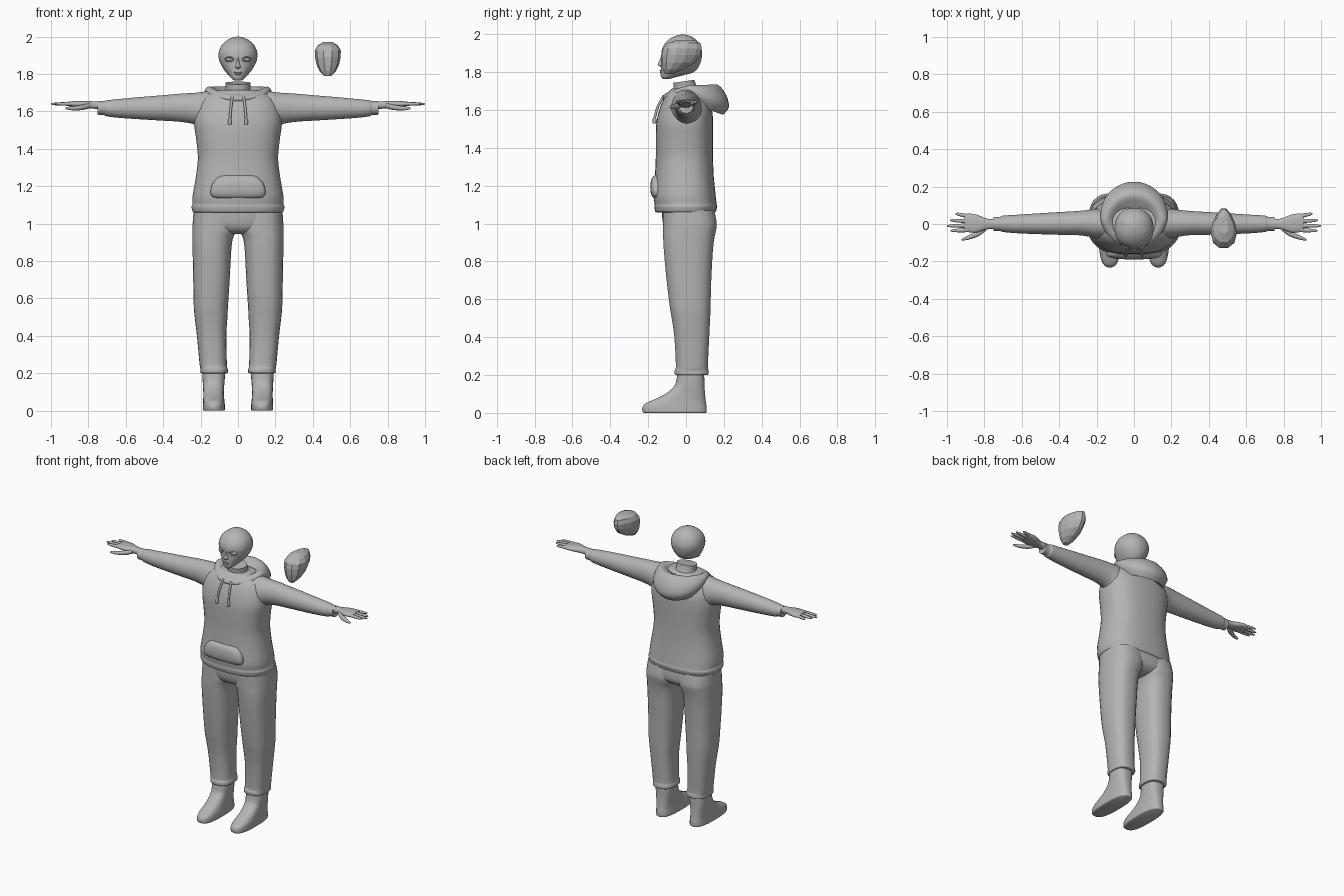
import bpy, bmesh, math
from mathutils import Vector

grey = bpy.data.materials.new("plain grey")
grey.diffuse_color = (0.46, 0.46, 0.46, 1)


def finish(name, bm, mirror=False, smooth=True):
    bmesh.ops.recalc_face_normals(bm, faces=bm.faces)
    me = bpy.data.meshes.new(name)
    bm.to_mesh(me)
    bm.free()
    me.materials.append(grey)
    ob = bpy.data.objects.new(name, me)
    bpy.context.collection.objects.link(ob)
    for o in bpy.context.selected_objects:
        o.select_set(False)
    ob.select_set(True)
    bpy.context.view_layer.objects.active = ob
    if smooth:
        bpy.ops.object.shade_smooth_by_angle(angle=math.radians(50))
    if mirror:
        m = ob.modifiers.new("Mirror", "MIRROR")
        m.use_mirror_merge = False
    return ob


def spline(rows, steps):
    """Smoothly interpolated rows of numbers."""
    out = []
    for i in range(len(rows) - 1):
        a, b, c, d = (rows[max(0, min(len(rows) - 1, i + k))] for k in (-1, 0, 1, 2))
        for s in range(steps):
            t = s / steps
            out.append([0.5 * (2 * q + (r - p) * t + (2 * p - 5 * q + 4 * r - u) * t * t
                               + (3 * q - p - 3 * r + u) * t ** 3)
                        for p, q, r, u in zip(a, b, c, d)])
    out.append(list(rows[-1]))
    return out


def loft(name, rings, axis="z", n=28, steps=4, p=2.0, taper=0.0, mirror=False, smooth=True):
    """Rings are (height, a0, a1, b0, b1); a,b = x,y for axis z and y,z for axis x."""
    bm = bmesh.new()
    loops = []
    for h, a0, a1, b0, b1 in spline(rings, steps):
        loop = []
        for i in range(n):
            ang = 2 * math.pi * (i + 0.5) / n
            c, s = math.cos(ang), math.sin(ang)
            c = math.copysign(abs(c) ** (2 / p), c)
            s = math.copysign(abs(s) ** (2 / p), s)
            a = (a0 + a1) / 2 + (a1 - a0) / 2 * c * (1 - taper * s)
            b = (b0 + b1) / 2 + (b1 - b0) / 2 * s
            loop.append(bm.verts.new((a, b, h) if axis == "z" else (h, a, b)))
        loops.append(loop)
    for l0, l1 in zip(loops, loops[1:]):
        for i in range(n):
            j = (i + 1) % n
            bm.faces.new((l0[i], l0[j], l1[j], l1[i]))
    bm.faces.new(loops[0])
    bm.faces.new(loops[-1])
    return finish(name, bm, mirror, smooth)


def sym(rows):
    """(z, half width, y0, y1) to full rings."""
    return [(z, -w, w, y0, y1) for z, w, y0, y1 in rows]


def ball(name, loc, size, mirror=False):
    bm = bmesh.new()
    bmesh.ops.create_uvsphere(bm, u_segments=16, v_segments=10, radius=1)
    for v in bm.verts:
        v.co = Vector(loc) + Vector(a * b for a, b in zip(v.co, size))
    return finish(name, bm, mirror)


# hoodie body with hem
loft("hoodie_body", sym([
    (1.06, .235, -.155, .15), (1.065, .243, -.163, .158), (1.09, .249, -.168, .165),
    (1.105, .244, -.167, .162), (1.15, .243, -.172, .157), (1.25, .226, -.165, .147),
    (1.35, .215, -.160, .143), (1.45, .224, -.160, .143), (1.53, .235, -.157, .143),
    (1.60, .228, -.142, .138), (1.66, .20, -.118, .115), (1.70, .15, -.09, .09),
    (1.715, .10, -.07, .07)]), n=40, p=2.5)

# front pocket
loft("pocket", sym([
    (1.135, .115, -.165, -.12), (1.145, .138, -.179, -.12), (1.17, .148, -.188, -.12),
    (1.21, .138, -.188, -.12), (1.24, .115, -.180, -.12), (1.26, .09, -.160, -.12)]), p=3.2)

# sleeves
loft("sleeve", [
    (.12, -.085, .085, 1.47, 1.715), (.19, -.08, .083, 1.49, 1.705), (.23, -.07, .077, 1.528, 1.70),
    (.30, -.06, .07, 1.543, 1.696), (.40, -.058, .064, 1.55, 1.687), (.50, -.055, .058, 1.556, 1.679),
    (.62, -.05, .05, 1.564, 1.668), (.70, -.043, .045, 1.573, 1.66), (.715, -.037, .039, 1.58, 1.656),
    (.75, -.037, .038, 1.582, 1.655)], axis="x", mirror=True)

# hands
loft("palm", [
    (.72, -.027, .027, 1.61, 1.652), (.77, -.027, .027, 1.614, 1.654), (.80, -.033, .034, 1.617, 1.656),
    (.84, -.046, .05, 1.62, 1.657), (.88, -.045, .056, 1.624, 1.655), (.905, -.038, .052, 1.628, 1.652)],
    axis="x", n=20, p=2.5, mirror=True)
fingers = [("index", -.032, -.036, .98), ("middle", -.009, -.010, 1.0),
           ("ring", .015, .020, .985), ("little", .040, .055, .955)]
for label, ya, yb, tip in fingers:
    rows = []
    for t, r in ((0, .012), (.5, .011), (.85, .008), (1, .003)):
        x, y = .875 + (tip - .875) * t, ya + (yb - ya) * t
        rows.append((x, y - r, y + r, 1.64 - r * .85, 1.64 + r * .85))
    loft(label + "_finger", rows, axis="x", n=10, mirror=True)
loft("thumb", [(.79, -.035, -.005, 1.617, 1.645), (.83, -.065, -.03, 1.607, 1.636),
               (.88, -.083, -.057, 1.605, 1.628), (.915, -.088, -.075, 1.61, 1.623),
               (.922, -.086, -.08, 1.614, 1.619)], axis="x", n=12, mirror=True)

# trousers
loft("trouser_hips", sym([
    (.945, .05, -.06, .08), (.96, .16, -.10, .125), (1.0, .232, -.122, .155),
    (1.08, .232, -.13, .15)]), n=36, p=2.5)
loft("trouser_leg", [
    (.20, .062, .196, -.052, .113), (.205, .054, .202, -.06, .12), (.225, .055, .202, -.06, .119),
    (.25, .059, .206, -.054, .116), (.40, .062, .22, -.062, .123), (.50, .056, .232, -.076, .128),
    (.56, .053, .237, -.086, .130), (.70, .044, .240, -.103, .134), (.85, .036, .243, -.117, .142),
    (.92, .027, .244, -.121, .150), (.96, .008, .244, -.122, .158), (1.0, .0, .243, -.122, .163),
    (1.07, .0, .238, -.122, .15)], p=2.5, mirror=True)

# feet
loft("foot", [
    (0, .076, .182, -.222, .107), (.006, .07, .188, -.23, .11), (.03, .07, .188, -.231, .11),
    (.05, .072, .187, -.215, .107), (.07, .074, .186, -.17, .104), (.10, .075, .186, -.11, .101),
    (.14, .073, .188, -.064, .098), (.18, .07, .19, -.05, .097), (.23, .07, .19, -.045, .095)],
    p=2.7, mirror=True)

# neck, top slanting up towards the back
neck = loft("neck", sym([(1.64, .085, -.075, .085), (1.69, .074, -.068, .068),
                         (1.72, .066, -.066, .055), (1.752, .068, -.068, .045)]))
for v in neck.data.vertices:
    if v.co.z > 1.66:
        v.co.z += .14 * (v.co.y + .01)

# hood lying on the back: one cross-section swept round the neck, front - side - back
sections = [
    [(.085, 1.655), (.088, 1.683), (.108, 1.694), (.135, 1.683), (.146, 1.663), (.12, 1.64)],
    [(.095, 1.67), (.11, 1.705), (.145, 1.731), (.17, 1.726), (.177, 1.70), (.15, 1.645)],
    [(.06, 1.68), (.09, 1.715), (.145, 1.735), (.192, 1.68), (.206, 1.615), (.175, 1.575)]]
bm = bmesh.new()
N, loops = 40, []
for i in range(N):
    ang = 2 * math.pi * i / N
    t = 1 - math.cos(ang)                      # 0 front, 1 side, 2 back
    k, f = (0, t) if t < 1 else (1, t - 1)
    sec = [((1 - f) * a[0] + f * b[0], (1 - f) * a[1] + f * b[1])
           for a, b in zip(sections[k], sections[k + 1])]
    sec = spline([sec[-1]] + sec, 3)[:-1]
    loops.append([bm.verts.new((r * math.sin(ang), .02 - r * math.cos(ang), z)) for r, z in sec])
M = len(loops[0])
for i in range(N):
    for j in range(M):
        a, b = loops[i], loops[(i + 1) % N]
        bm.faces.new((a[j], a[(j + 1) % M], b[(j + 1) % M], b[j]))
finish("hood", bm)

# drawstrings with thicker ends
loft("drawstring", [(z, x - r, x + r, y - r, y + r) for z, x, y, r in (
    (1.53, .044, -.166, .007), (1.532, .044, -.166, .010), (1.555, .044, -.166, .010),
    (1.56, .043, -.165, .007), (1.62, .038, -.148, .007), (1.68, .03, -.115, .007))],
    n=10, mirror=True)

# head
loft("head", sym([
    (1.765, .018, -.122, -.085), (1.772, .03, -.130, -.06), (1.785, .043, -.134, -.01),
    (1.80, .057, -.134, .04), (1.83, .08, -.132, .068), (1.87, .1, -.130, .082),
    (1.91, .104, -.130, .085), (1.95, .09, -.113, .070), (1.98, .06, -.080, .043),
    (1.995, .028, -.045, .012), (2.0, .003, -.018, -.012)]), n=36, p=2.15)

# face details
loft("nose", sym([(1.828, .006, -.135, -.11), (1.834, .014, -.144, -.11), (1.842, .014, -.150, -.11),
                  (1.86, .008, -.141, -.11), (1.89, .006, -.131, -.11)]), n=12)
ball("upper_lip", (0, -.131, 1.808), (.022, .008, .004))
ball("lower_lip", (0, -.130, 1.799), (.019, .008, .005))
ball("eyeball", (.046, -.113, 1.878), (.019, .013, .010), True)
bm = bmesh.new()
rim = []
for i in range(20):
    a = 2 * math.pi * i / 20
    rim.append([bm.verts.new((.046 + .023 * k * math.cos(a),
                              y + .010 * math.cos(a) + .006 * math.cos(a) ** 2,
                              1.878 + .014 * k * math.sin(a)))
                for k, y in ((1.15, -.112), (1.0, -.129), (.8, -.122))])
for i in range(20):
    a, b = rim[i], rim[(i + 1) % 20]
    for j in (0, 1):
        bm.faces.new((a[j], a[j + 1], b[j + 1], b[j]))
finish("eyelid", bm, True)

# separate low-poly face block beside the head
cx = .48
loft("face_block", [(z, cx - w, cx + w, y0, y1) for z, w, y0, y1 in (
    (1.79, .018, -.112, -.07), (1.815, .042, -.124, -.01), (1.85, .058, -.130, .05),
    (1.89, .066, -.132, .08), (1.925, .067, -.125, .087), (1.953, .052, -.10, .08),
    (1.97, .025, -.05, .04))], n=12, steps=1, taper=.3, smooth=False)
